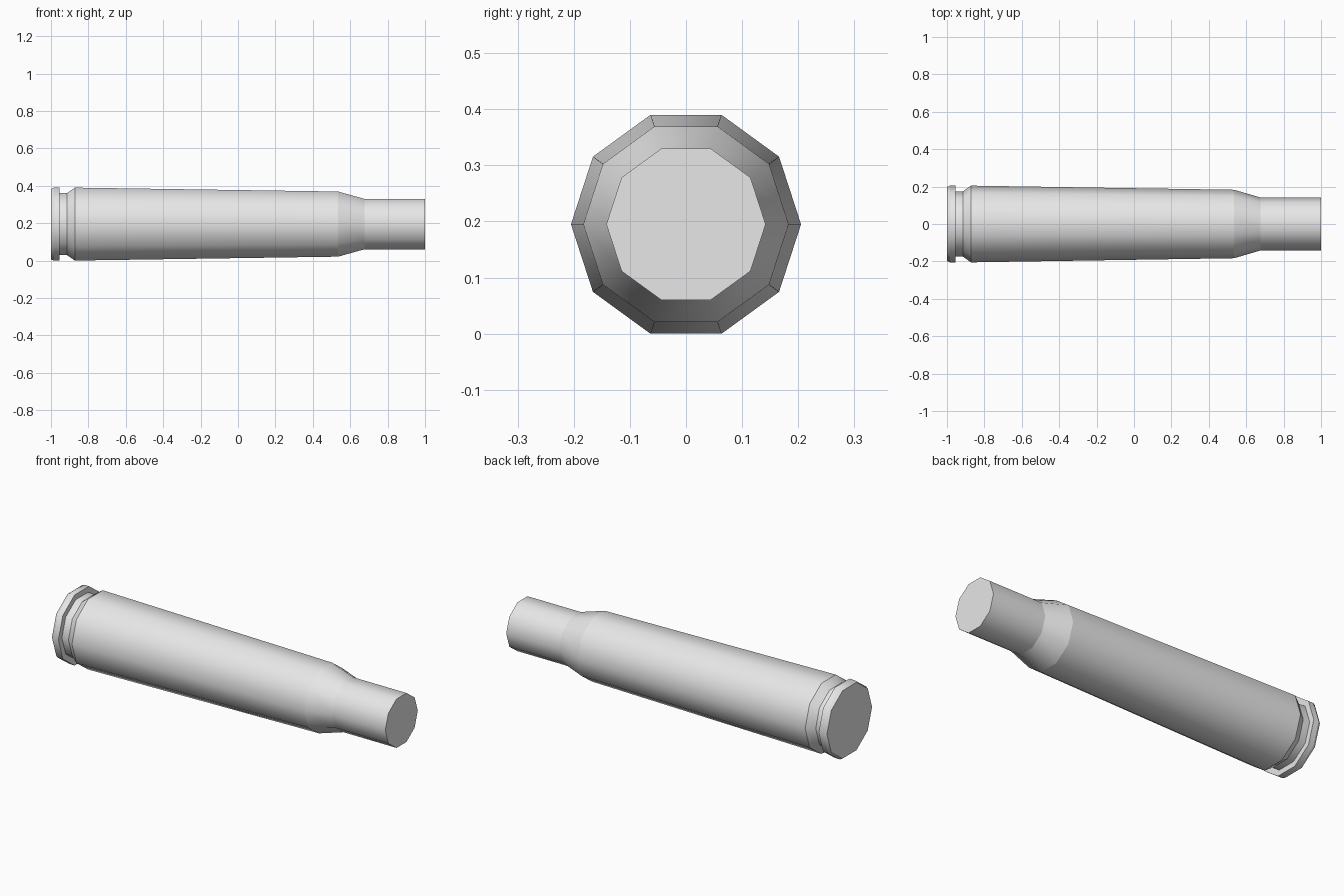
import bpy
import bmesh
from math import cos, sin, tau

if "Cube" in bpy.data.objects:
    bpy.data.objects.remove(bpy.data.objects["Cube"], do_unlink=True)

SIDES = 10
CENTRE_Z = 0.195

# One plain metal colour
metal = bpy.data.materials.new("light grey metal")
metal.use_nodes = True
colour = (0.8, 0.8, 0.8, 1.0)
metal.diffuse_color = colour
metal.node_tree.nodes["Principled BSDF"].inputs["Base Color"].default_value = colour

# Profile along x: (position, radius)
profile = [
    (-1.0, 0.197), (-0.985, 0.205), (-0.955, 0.205),   # rim
    (-0.955, 0.174), (-0.915, 0.174),                  # extractor groove
    (-0.872, 0.205), (0.535, 0.183),                   # tapered body
    (0.675, 0.142), (1.0, 0.142),                      # shoulder and neck
]


def lathe(name, points):
    bm = bmesh.new()
    rings = []
    for x, r in points:
        angles = [tau * i / SIDES for i in range(SIDES)]
        rings.append([bm.verts.new((x, r * cos(a), CENTRE_Z + r * sin(a))) for a in angles])
    for a, b in zip(rings, rings[1:]):
        for i in range(SIDES):
            j = (i + 1) % SIDES
            bm.faces.new((a[i], a[j], b[j], b[i])).smooth = True
    # Flat end caps
    bm.faces.new(rings[0])
    bm.faces.new(rings[-1])
    bmesh.ops.recalc_face_normals(bm, faces=bm.faces[:])
    # Smooth around the axis, crisp at every ring
    for ring in rings:
        for i in range(SIDES):
            bm.edges.get((ring[i], ring[(i + 1) % SIDES])).smooth = False
    mesh = bpy.data.meshes.new(name)
    bm.to_mesh(mesh)
    bm.free()
    mesh.materials.append(metal)
    obj = bpy.data.objects.new(name, mesh)
    bpy.context.collection.objects.link(obj)
    return obj


lathe("bottlenecked_casing", profile)
